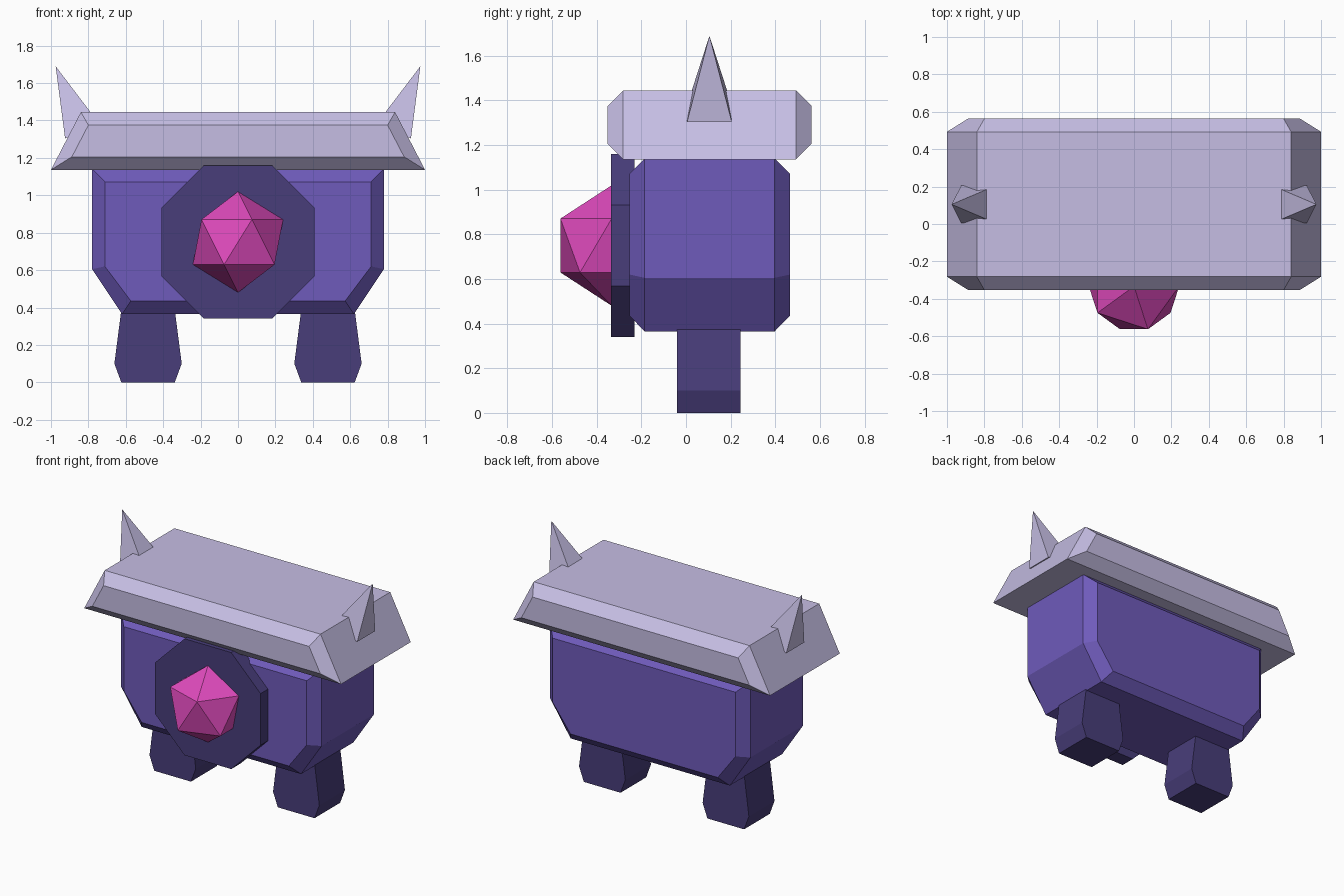
import bpy, bmesh, math
from mathutils import Matrix, Vector

if "Cube" in bpy.data.objects:
    bpy.data.objects.remove(bpy.data.objects["Cube"])


def material(name, r, g, b):
    m = bpy.data.materials.new(name)
    lin = [((c / 255 + 0.055) / 1.055) ** 2.4 for c in (r, g, b)]
    m.diffuse_color = (*lin, 1)
    m.use_nodes = True
    m.node_tree.nodes["Principled BSDF"].inputs["Base Color"].default_value = m.diffuse_color
    return m


LAVENDER = material("pale lavender", 198, 190, 228)
PURPLE = material("purple", 111, 91, 187)
DARK = material("dark purple", 72, 61, 122)
PINK = material("pink", 222, 74, 188)


def finish(name, bm, mat):
    bmesh.ops.recalc_face_normals(bm, faces=bm.faces)
    mesh = bpy.data.meshes.new(name)
    bm.to_mesh(mesh)
    bm.free()
    mesh.materials.append(mat)
    ob = bpy.data.objects.new(name, mesh)
    bpy.context.collection.objects.link(ob)
    return ob


def loft(name, sections, mat):
    """Join (y, xz profile) sections front to back and cap the ends."""
    bm = bmesh.new()
    loops = [[bm.verts.new((x, y, z)) for x, z in prof] for y, prof in sections]
    for a, b in zip(loops, loops[1:]):
        n = len(a)
        for i in range(n):
            j = (i + 1) % n
            bm.faces.new((a[i], a[j], b[j], b[i]))
    bm.faces.new(loops[0])
    bm.faces.new(loops[-1])
    return finish(name, bm, mat)


def symmetric(half):
    return half + [(-x, z) for x, z in reversed(half)]


def chamfered(name, outer, inner, y0, y1, c, mat):
    o, i = symmetric(outer), symmetric(inner)
    return loft(name, [(y0, i), (y0 + c, o), (y1 - c, o), (y1, i)], mat)


# Body with tapered underside
chamfered("body",
          [(0.62, 0.365), (0.78, 0.605), (0.78, 1.14)],
          [(0.573, 0.435), (0.712, 0.62), (0.712, 1.072)],
          -0.253, 0.465, 0.068, PURPLE)

# Overhanging roof slab
chamfered("roof",
          [(1.0, 1.136), (0.84, 1.445)],
          [(0.888, 1.206), (0.80, 1.375)],
          -0.352, 0.563, 0.07, LAVENDER)

# Octagonal plate on the front
a, h = 0.41, 0.182
octagon = symmetric([(h, 0.75 - a), (a, 0.75 - h), (a, 0.75 + h), (h, 0.75 + a)])
loft("front_plate", [(-0.335, octagon), (-0.23, octagon)], DARK)

# Faceted gem
bm = bmesh.new()
bmesh.ops.create_icosphere(bm, subdivisions=1, radius=0.27,
                           matrix=Matrix.Translation((0, -0.333, 0.75)))
finish("gem", bm, PINK)

# Legs and horns, one on each side
for side, s in (("left", -1), ("right", 1)):
    leg = [(s * (0.481 + dx), z) for dx, z in
           [(-0.143, 0), (0.143, 0), (0.18, 0.10), (0.143, 0.387), (-0.143, 0.387), (-0.18, 0.10)]]
    loft(side + "_leg", [(-0.04, leg), (0.245, leg)], DARK)

    base, tip = Vector((s * 0.832, 0.105, 1.342)), Vector((s * 0.975, 0.105, 1.69))
    axis = tip - base
    tilt = Matrix.Rotation(math.atan2(axis.x, axis.z), 4, 'Y')
    square = Matrix.Rotation(math.pi / 4, 4, 'Z')
    bm = bmesh.new()
    bmesh.ops.create_cone(bm, cap_ends=True, segments=4, radius1=0.1 * math.sqrt(2), radius2=0,
                          depth=axis.length,
                          matrix=Matrix.Translation((base + tip) / 2) @ tilt @ square)
    bmesh.ops.remove_doubles(bm, verts=bm.verts, dist=1e-4)
    finish(side + "_horn", bm, LAVENDER)
